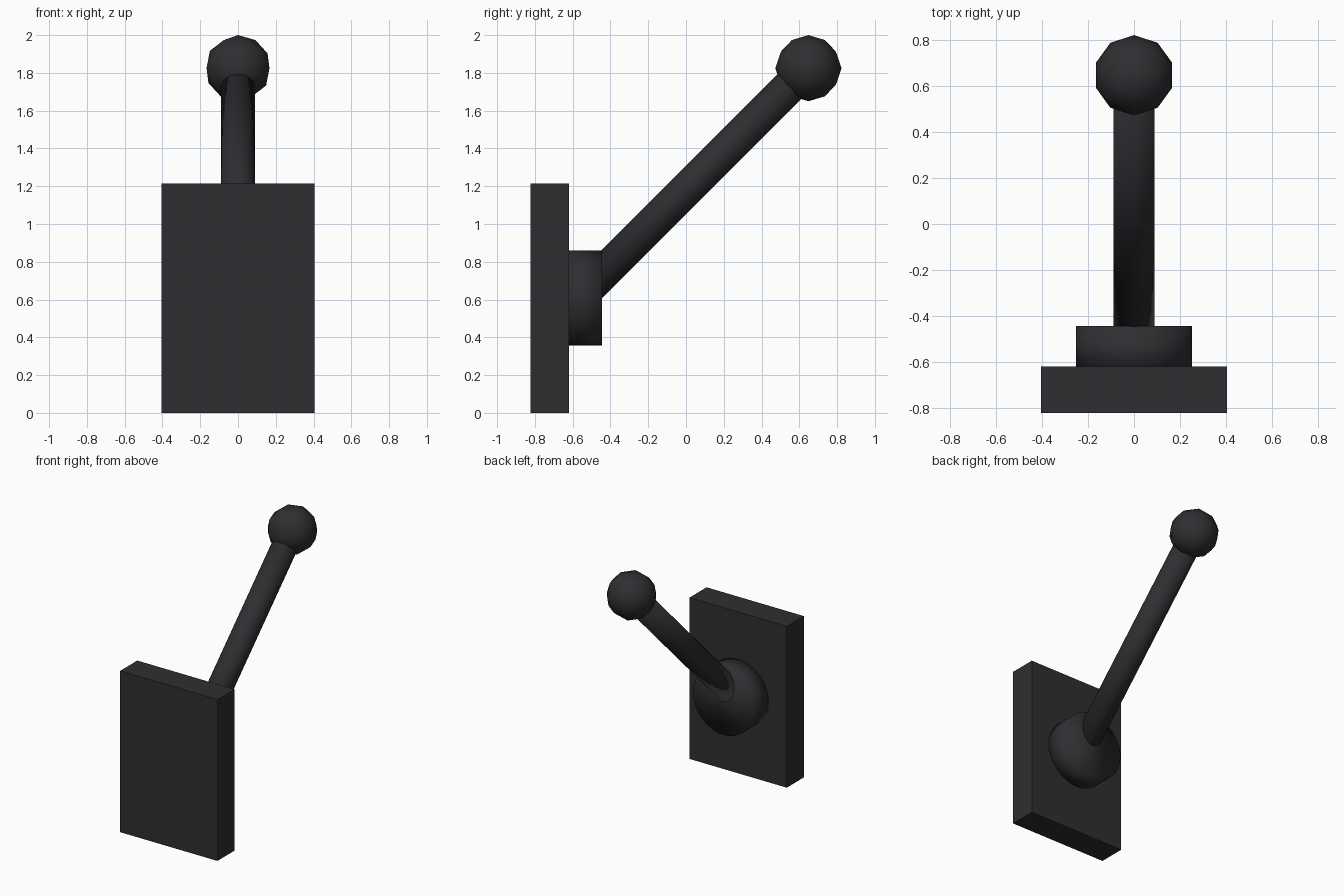
import bpy
from math import radians
from mathutils import Vector

if "Cube" in bpy.data.objects:
    bpy.data.objects.remove(bpy.data.objects["Cube"])

black = bpy.data.materials.new("black_plastic")
black.diffuse_color = (0.028, 0.027, 0.031, 1)
black.use_nodes = True
black.node_tree.nodes["Principled BSDF"].inputs["Base Color"].default_value = black.diffuse_color


def finish(name, smooth=True):
    ob = bpy.context.object
    ob.name = name
    ob.data.materials.append(black)
    if smooth:
        bpy.ops.object.shade_smooth()
    return ob


def rod(name, start, end, radius):
    a, b = Vector(start), Vector(end)
    d = b - a
    bpy.ops.mesh.primitive_cylinder_add(
        vertices=32, radius=radius, depth=d.length, location=(a + b) / 2,
        rotation=d.to_track_quat('Z', 'Y').to_euler())
    return finish(name)


# Upright mounting plate
bpy.ops.mesh.primitive_cube_add(size=1, location=(0, -0.722, 0.6075))
bpy.context.object.scale = (0.81, 0.203, 1.215)
finish("mounting_plate", smooth=False)

# Round boss on the back of the plate
rod("pivot_boss", (0, -0.65, 0.6075), (0, -0.445, 0.6075), 0.252)

# Slanted lever arm, running from inside the boss into the knob
rod("lever_arm", (0, -0.57, 0.61), (0, 0.62, 1.80), 0.09)

# Low-poly ball knob
bpy.ops.mesh.primitive_ico_sphere_add(subdivisions=2, radius=0.175,
                                      location=(0, 0.648, 1.825))
finish("ball_knob")
